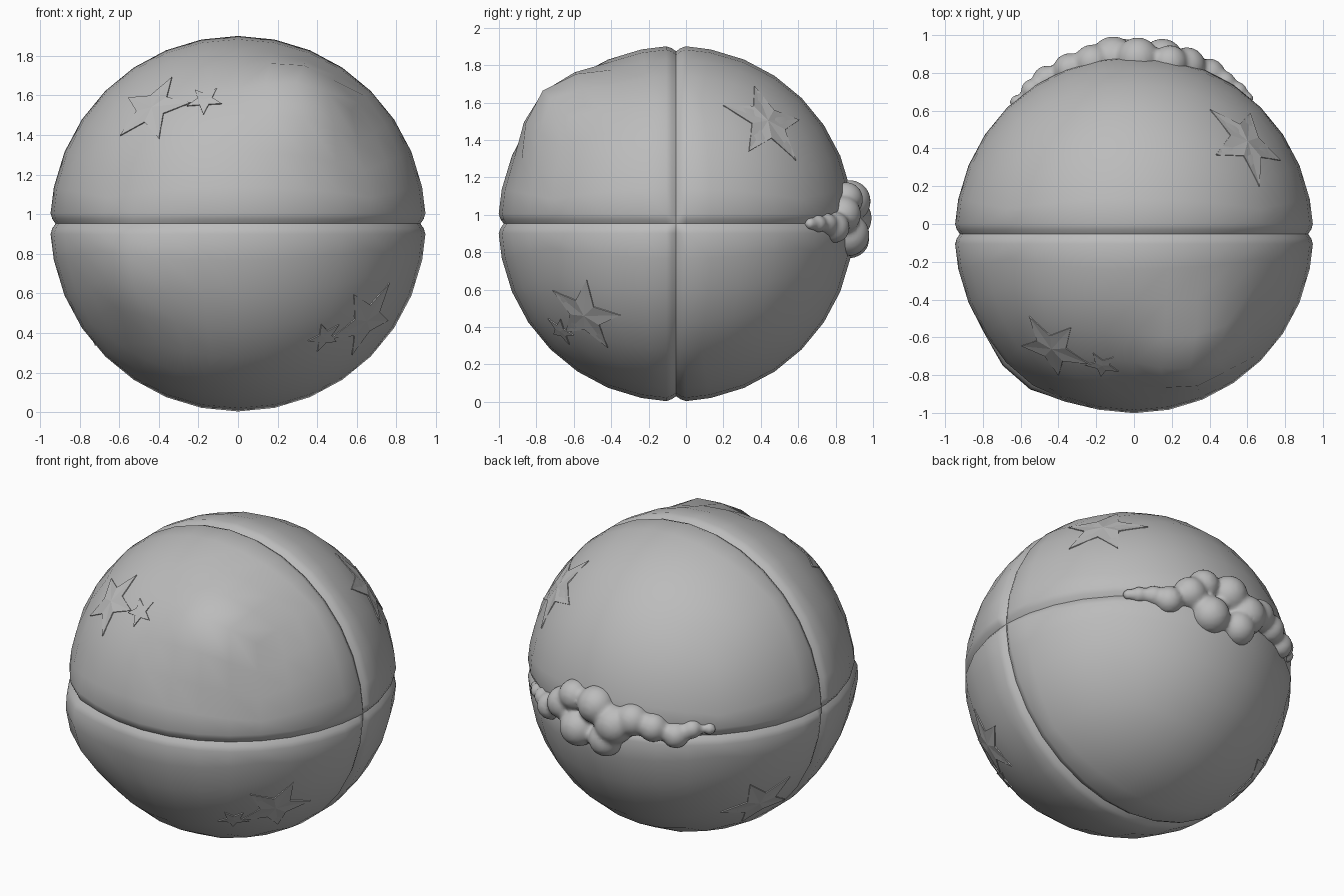
import bpy, bmesh, math
from mathutils import Vector

if "Cube" in bpy.data.objects:
    bpy.data.objects.remove(bpy.data.objects["Cube"], do_unlink=True)

CENTRE = Vector((0, -0.053, 0.952))
RADIUS = 0.95

grey = bpy.data.materials.new("plain_grey")
grey.use_nodes = True
grey.diffuse_color = (0.5, 0.5, 0.5, 1)
grey.node_tree.nodes["Principled BSDF"].inputs["Base Color"].default_value = (0.5, 0.5, 0.5, 1)


def make_object(name, bm):
    bmesh.ops.recalc_face_normals(bm, faces=bm.faces[:])
    mesh = bpy.data.meshes.new(name)
    bm.to_mesh(mesh)
    bm.free()
    obj = bpy.data.objects.new(name, mesh)
    obj.location = CENTRE
    bpy.context.collection.objects.link(obj)
    mesh.materials.append(grey)
    bpy.ops.object.select_all(action='DESELECT')
    obj.select_set(True)
    bpy.context.view_layer.objects.active = obj
    return obj


def smoothstep(t):
    t = max(0.0, min(1.0, t))
    return t * t * (3 - 2 * t)


# Ball: rounded cube grid with two sewn seams and two pushed-out bulges
BULGES = [(Vector((0.34, -0.67, 0.66)), 0.10, 0.42),
          (Vector((-0.59, -0.77, -0.23)), 0.055, 0.42)]


def ball_radius(d):
    seam = min(abs(d.y), abs(d.z))
    r = RADIUS - 0.028 * (1 - min(1, seam / 0.055)) ** 1.5
    for centre, height, width in BULGES:
        r += height * smoothstep(1.15 * (1 - d.angle(centre) / width))
    return r


bm = bmesh.new()
bmesh.ops.create_cube(bm, size=2)
bmesh.ops.subdivide_edges(bm, edges=bm.edges[:], cuts=7, use_grid_fill=True)
for v in bm.verts:
    v.co = Vector([math.tan(c * math.pi / 4) for c in v.co]).normalized()
for axis in ((0, 1, 0), (0, 0, 1)):
    for offset in (-0.055, -0.025, 0.025, 0.055):
        bmesh.ops.bisect_plane(bm, geom=bm.verts[:] + bm.edges[:] + bm.faces[:],
                               plane_co=Vector(axis) * offset, plane_no=axis)
for v in bm.verts:
    d = v.co.normalized()
    v.co = d * ball_radius(d)
make_object("ball", bm)
bpy.ops.object.shade_smooth_by_angle(angle=math.radians(32))


# Star patches: thin plates wrapped on the ball, first tip pointing along "tip"
def star(name, normal, tip, size):
    n = Vector(normal).normalized()
    t = Vector(tip)
    t = (t - n * t.dot(n)).normalized()
    s = n.cross(t)
    bm = bmesh.new()
    middle = bm.verts.new(n * (RADIUS + 0.004))
    ring = []
    for i in range(10):
        a = i * math.pi / 5
        r = size if i % 2 == 0 else size * 0.42
        p = n + (t * math.cos(a) + s * math.sin(a)) * r
        ring.append(bm.verts.new(p.normalized() * (RADIUS + 0.003)))
    for i in range(10):
        bm.faces.new((middle, ring[i], ring[(i + 1) % 10]))
    obj = make_object(name, bm)
    plate = obj.modifiers.new("thickness", 'SOLIDIFY')
    plate.thickness = 0.006
    plate.offset = -1


star("star_upper_front_large", (-0.43, -0.6, 0.58), (-0.6, 0, -0.45), 0.23)
star("star_upper_front_small", (-0.17, -0.7, 0.63), (-0.6, 0, -0.2), 0.1)
star("star_lower_front_large", (0.66, -0.5, -0.5), (0.5, 0, 0.66), 0.24)
star("star_lower_front_small", (0.44, -0.62, -0.575), (0.5, 0, 0.44), 0.1)
star("star_upper_back", (0.6, 0.49, 0.55), (-0.22, 0.18, 0), 0.28)
star("star_lower_back", (-0.74, 0.33, -0.58), (0.7, 0.7, 0), 0.26)

# Stuffing: blended lumps (x, z, radius) bursting from the back seam
LUMPS = [(0.6, 0, 0.035), (0.55, 0, 0.05), (0.48, 0, 0.06), (0.4, -0.02, 0.085),
         (0.28, 0.05, 0.1), (0.19, 0.13, 0.095), (0.15, -0.06, 0.115),
         (0.02, 0.12, 0.115), (-0.05, -0.08, 0.105), (-0.11, 0.03, 0.12),
         (-0.22, 0.08, 0.1), (-0.34, 0.05, 0.09), (-0.46, 0.01, 0.08),
         (-0.54, 0.05, 0.06), (-0.62, 0.05, 0.04)]
bm = bmesh.new()
for x, z, r in LUMPS:
    y = math.sqrt(0.935 ** 2 - x * x - z * z)
    made = bmesh.ops.create_icosphere(bm, subdivisions=3, radius=r)
    bmesh.ops.translate(bm, verts=made["verts"], vec=(x, y, z))
stuffing = make_object("stuffing", bm)
blend = stuffing.modifiers.new("blend", 'REMESH')
blend.mode = 'VOXEL'
blend.voxel_size = 0.014
blend.use_smooth_shade = True
soften = stuffing.modifiers.new("soften", 'SMOOTH')
soften.factor = 0.5
soften.iterations = 8
bpy.ops.object.shade_smooth()
